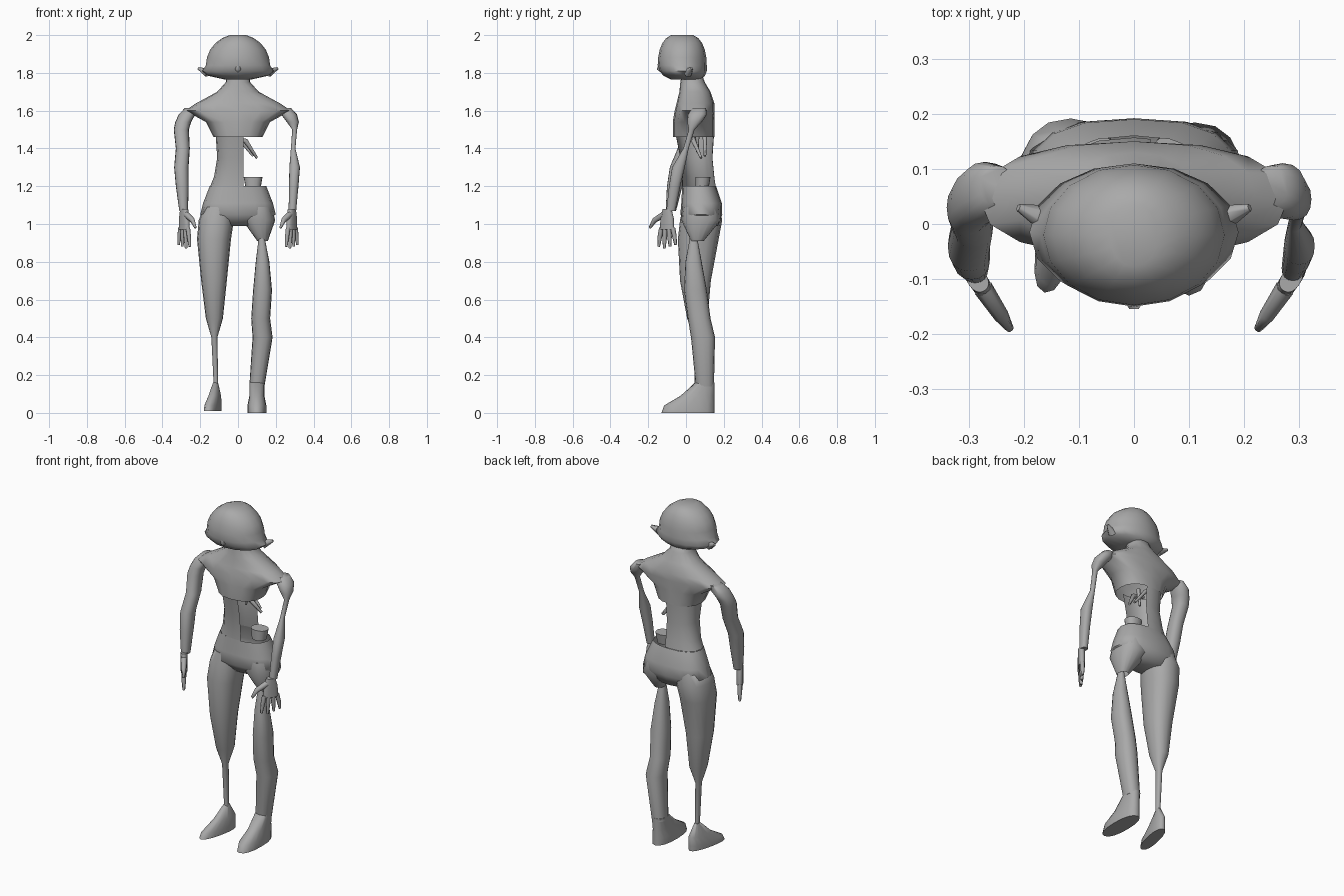
import bpy, bmesh, math
from mathutils import Vector, Matrix

old_cube = bpy.data.objects.get("Cube")
if old_cube:
    bpy.data.objects.remove(old_cube, do_unlink=True)

ashen_grey = bpy.data.materials.new("ashen_grey")
ashen_grey.use_nodes = True
ashen_grey.diffuse_color = (0.4, 0.4, 0.4, 1)
shader = ashen_grey.node_tree.nodes["Principled BSDF"]
shader.inputs["Base Color"].default_value = ashen_grey.diffuse_color

# Landmark heights shared by neighbouring parts
crown, temple, jaw, shoulder, bust = 2, 1.84, 1.8, 1.6, 1.46
waist, hip, crotch, knee = 1.2, 1.05, 0.99, 0.5


def rounded_ring(centre, half_width, half_depth, squareness=2.3, sides=16):
    """Level rounded section as a list of points."""
    ring = []
    for i in range(sides):
        angle = math.tau * i / sides
        c, s = math.cos(angle), math.sin(angle)
        u = math.copysign(abs(c) ** (2 / squareness), c)
        v = math.copysign(abs(s) ** (2 / squareness), s)
        ring.append(Vector(centre) + Vector((u * half_width, v * half_depth, 0)))
    return ring


def section(height, half_width, front, back, x=0, squareness=2.3):
    """Body section given by its front and back limits."""
    return rounded_ring((x, (front + back) / 2, height), half_width, (back - front) / 2, squareness)


def build(name, rings, open_start=False, open_end=False, cut_x=None, matrix=None):
    """Bridge rings into a smooth skin, optionally torn open or cut."""
    bm = bmesh.new()
    loops = [[bm.verts.new(point) for point in ring] for ring in rings]
    for lower, upper in zip(loops, loops[1:]):
        for i in range(len(lower)):
            bm.faces.new((lower[i - 1], lower[i], upper[i], upper[i - 1]))
    if not open_start:
        bm.faces.new(loops[0])
    if not open_end:
        bm.faces.new(loops[-1])
    if cut_x is not None:
        everything = bm.verts[:] + bm.edges[:] + bm.faces[:]
        bmesh.ops.bisect_plane(bm, geom=everything, plane_co=(cut_x, 0, 0),
                               plane_no=(1, 0, 0), clear_outer=True)
    if matrix is not None:
        bm.transform(matrix)
    bmesh.ops.recalc_face_normals(bm, faces=bm.faces)
    mesh = bpy.data.meshes.new(name)
    bm.to_mesh(mesh)
    bm.free()
    mesh.materials.append(ashen_grey)
    obj = bpy.data.objects.new(name, mesh)
    bpy.context.collection.objects.link(obj)
    bpy.ops.object.select_all(action="DESELECT")
    obj.select_set(True)
    bpy.context.view_layer.objects.active = obj
    bpy.ops.object.shade_smooth_by_angle(angle=math.radians(70))


def limb(name, path, radii, depth=1.2, open_end=False):
    """Level sections along a path, deeper than they are wide."""
    rings = [rounded_ring(point, radius, radius * depth) for point, radius in zip(path, radii)]
    build(name, rings, open_end=open_end)


def rod(name, path, radii):
    """Small six-sided tube along a path."""
    points = [Vector(point) for point in path]
    turn = (points[-1] - points[0]).to_track_quat("Z", "Y")
    flat = [rounded_ring((0, 0, 0), radius, radius, 2, sides=6) for radius in radii]
    build(name, [[point + turn @ corner for corner in ring] for point, ring in zip(points, flat)])


# Head: a dome flaring into a wide brim that closes under the jaw
dome = []
for step in range(1, 7):
    angle = math.pi / 2 * step / 6
    spread = math.sin(angle)
    height = temple + (crown - temple) * math.cos(angle) / math.cos(math.pi / 12)
    dome.append(rounded_ring((0, -0.02, height), 0.17 * spread, 0.13 * spread ** 0.6, squareness=2))
build("head", dome + [section(1.81, 0.19, -0.14, 0.11, squareness=2),
                      section(1.785, 0.16, -0.12, 0.1, squareness=2), section(1.765, 0.07, -0.08, 0.08)])
rod("nose", [(0, -0.13, 1.87), (0, -0.14, 1.82), (0, -0.12, jaw)], [0.01, 0.017, 0.01])

# Neck, sloping shoulders and hollow chest
build("chest", [section(jaw, 0.06, -0.02, 0.08), section(1.75, 0.065, -0.03, 0.1),
                section(1.7, 0.11, -0.035, 0.13), section(1.64, 0.22, -0.05, 0.15),
                section(shoulder, 0.28, -0.06, 0.15), section(1.54, 0.17, -0.07, 0.15),
                section(bust, 0.13, -0.07, 0.15)], open_end=True)

# Waist torn away on the left, above an open pelvis
build("torn_waist", [section(1.5, 0.12, -0.06, 0.15), section(1.35, 0.11, -0.03, 0.14),
                     section(1.25, 0.127, -0.02, 0.15), section(waist, 0.147, -0.02, 0.157)],
      open_start=True, open_end=True, cut_x=0.03)
build("pelvis", [section(waist, 0.15, -0.02, 0.16), section(1.11, 0.185, -0.025, 0.19, squareness=2.6),
                 section(hip, 0.2, -0.03, 0.192, squareness=2.6), section(crotch, 0.1, 0.02, 0.17)],
      open_start=True)

# Right leg, bare bone below the knee
limb("right_leg", [(-0.1, 0.08, 1.09), (-0.115, 0.08, 1.02), (-0.127, 0.065, 0.92), (-0.127, 0.05, 0.7),
                   (-0.125, 0.06, knee), (-0.125, 0.06, 0.4), (-0.117, 0.06, 0.15)],
     [0.08, 0.093, 0.09, 0.068, 0.045, 0.016, 0.012])

# Left hip stub and the leg wasted to a point at the thigh
limb("torn_hip", [(0.1, 0.08, 1.09), (0.11, 0.08, 1.02), (0.13, 0.06, 0.91)],
     [0.08, 0.087, 0.028], open_end=True)
limb("left_leg", [(0.125, 0.04, 0.94), (0.13, 0.04, 0.8), (0.13, 0.05, 0.65), (0.12, 0.07, knee),
                  (0.13, 0.09, 0.4), (0.1, 0.1, 0.14)],
     [0.014, 0.036, 0.05, 0.05, 0.053, 0.04])


# Feet: a narrow ankle flaring into a flat wedge, turned about the ankle
def foot(name, x, ankle_width, ankle_front, ankle_back, width, heel, sole, splay):
    ankle = Matrix.Translation((x, ankle_back, 0))
    build(name, [section(0.16, ankle_width, ankle_front, ankle_back, x),
                 section(0.09, width * 0.8, -0.03, heel, x),
                 section(0.04, width, -0.115, heel, x),
                 section(sole, width, -0.13, heel, x)],
          matrix=ankle @ Matrix.Rotation(math.radians(splay), 4, "Z") @ ankle.inverted())


foot("left_foot", 0.1, 0.04, 0.05, 0.15, width=0.05, heel=0.15, sole=0, splay=0)
foot("right_foot", -0.115, 0.013, 0.045, 0.08, width=0.036, heel=0.12, sole=0.01, splay=-13)

# Arms share one path; the left upper arm is bare bone
arm_radii = {"left": [0.03, 0.042, 0.032, 0.013, 0.012, 0.028, 0.025, 0.02],
             "right": [0.03, 0.044, 0.042, 0.04, 0.037, 0.038, 0.034, 0.023]}
for label, side in (("left", 1), ("right", -1)):
    arm_path = [(side * x, y, z) for x, y, z in
                ((0.25, 0.07, 1.615), (0.27, 0.06, 1.58), (0.29, 0.045, 1.54), (0.3, 0.03, 1.5),
                 (0.292, 0, 1.4), (0.3, -0.04, 1.3), (0.295, -0.06, 1.2), (0.288, -0.08, 1.07))]
    limb(label + "_arm", arm_path, arm_radii[label])

    # Ear
    rod(label + "_ear", [(side * 0.16, 0.01, jaw), (side * 0.21, 0.03, 1.825)], [0.025, 0.007])

    # Palm turned inward
    across = Vector((-0.55 * side, -0.83, 0))
    wrist = Vector((side * 0.285, -0.1, 1.08))
    turn = Matrix.Rotation(math.atan2(across.y, across.x), 4, "Z")
    palm = [rounded_ring((0, 0, -drop), half, 0.018) for drop, half in ((0, 0.025), (0.05, 0.04), (0.11, 0.043))]
    build(label + "_palm", palm, matrix=Matrix.Translation(wrist) @ turn)

    # Spread fingers, the middle ones longest, and a thumb
    def reach(sideways, drop):
        return wrist + across * sideways - Vector((0, 0, drop))

    for index, finger in enumerate(("little", "ring", "middle", "fore")):
        spread = (index - 1.5) * 0.024
        length = 0.11 - 0.01 * abs(index - 2)
        rod(f"{label}_{finger}_finger", [reach(spread, 0.1), reach(spread * 1.3, 0.1 + length / 2),
                                         reach(spread * 1.5, 0.1 + length)], [0.013, 0.012, 0.007])
    rod(label + "_thumb", [reach(0.02, 0.03), reach(0.08, 0.06), reach(0.11, 0.1)], [0.018, 0.014, 0.007])

# Exposed ribs and innards at the torn side
rod("long_rib", [(-0.03, 0.04, bust), (0.04, 0.04, 1.44), (0.1, 0.08, 1.35)], [0.01, 0.014, 0.007])
rod("short_rib", [(0, 0.1, bust), (0.08, 0.1, 1.36)], [0.012, 0.007])
rod("broken_rib", [(0.02, 0.06, 1.48), (0.01, 0.06, 1.38)], [0.012, 0.006])
build("innards", [section(1.25, 0.05, 0.05, 0.13, x=0.08), section(1.19, 0.04, 0.05, 0.12, x=0.08)])
